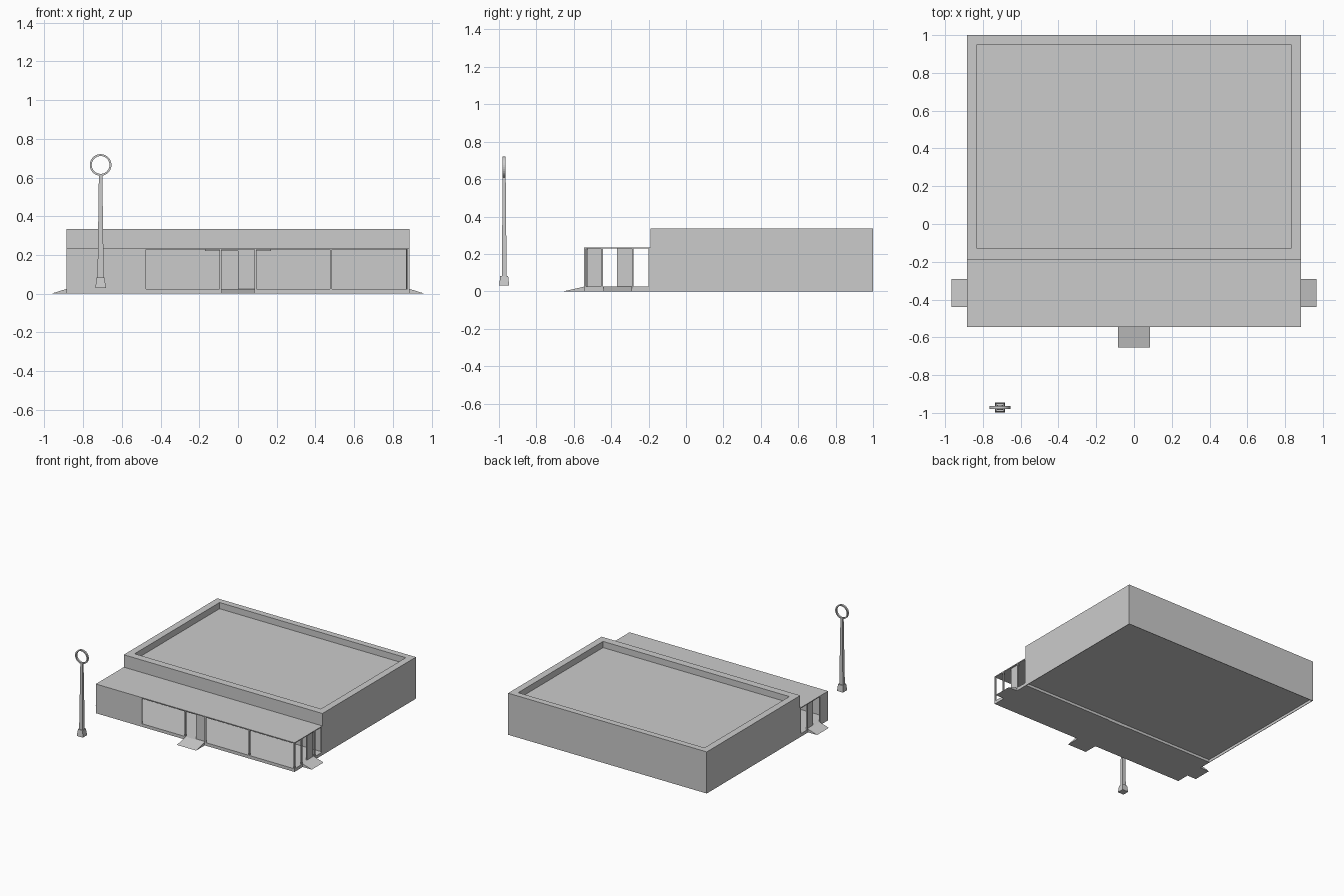
import bpy, bmesh, math

if "Cube" in bpy.data.objects:
    bpy.data.objects.remove(bpy.data.objects["Cube"])


def finish(name, bm):
    bmesh.ops.recalc_face_normals(bm, faces=bm.faces)
    me = bpy.data.meshes.new(name)
    bm.to_mesh(me)
    bm.free()
    ob = bpy.data.objects.new(name, me)
    bpy.context.collection.objects.link(ob)
    return ob


def prism(name, bottom, top):
    """Solid between two matching loops of points."""
    bm = bmesh.new()
    a = [bm.verts.new(p) for p in bottom]
    b = [bm.verts.new(p) for p in top]
    bm.faces.new(a)
    bm.faces.new(b)
    n = len(a)
    for i in range(n):
        j = (i + 1) % n
        bm.faces.new((a[i], a[j], b[j], b[i]))
    return finish(name, bm)


def rect(x0, x1, y0, y1, z):
    return [(x0, y0, z), (x1, y0, z), (x1, y1, z), (x0, y1, z)]


def box(name, x0, x1, y0, y1, z0, z1):
    return prism(name, rect(x0, x1, y0, y1, z0), rect(x0, x1, y0, y1, z1))


def taper(name, x, y, z0, z1, bot, top):
    return prism(name, rect(x - bot[0], x + bot[0], y - bot[1], y + bot[1], z0),
                 rect(x - top[0], x + top[0], y - top[1], y + top[1], z1))


W, BACK, MID, FRONT = 0.885, 1.0, -0.19, -0.545
FLOOR, CEIL, ROOF, TOP = 0.025, 0.228, 0.285, 0.335
DOOR = 0.085

# Thin outer walls, front wall split around the doorway
T = 0.004
for s, side in ((-1, "left"), (1, "right")):
    box(side + "_wall", *sorted((s * W, s * (W - T))), MID, BACK, 0, TOP)
    box(side + "_front_wall", *sorted((s * (W - T), s * DOOR)), MID, MID + T, 0, TOP)
box("door_header", -DOOR, DOOR, MID, MID + T, CEIL, TOP)
box("back_wall", -W + T, W - T, BACK - T, BACK, 0, TOP)
box("shop_floor", -W + T, W - T, MID + T, BACK - T, FLOOR - 0.004, FLOOR)

# Sunken roof with a flat parapet rim
bm = bmesh.new()
loops = [[bm.verts.new(p) for p in r] for r in (
    rect(-W, W, MID, BACK, TOP), rect(-0.83, 0.83, -0.13, 0.95, TOP),
    rect(-0.83, 0.83, -0.13, 0.95, ROOF))]
for a, b in zip(loops, loops[1:]):
    for i in range(4):
        j = (i + 1) % 4
        bm.faces.new((a[i], a[j], b[j], b[i]))
bm.faces.new(loops[-1])
finish("parapet_roof", bm)

# Porch slab and canopy
box("porch_floor", -W, W, FRONT, MID, 0, FLOOR)
box("porch_canopy", -W, W, FRONT, MID, CEIL, 0.235)

# Front posts, with one closed bay on the left
P = 0.005
for x in (-W + P, -0.48, -0.09, 0.09, 0.48, W - P):
    box("front_post", x - P, x + P, FRONT, FRONT + 2 * P, FLOOR, CEIL)
box("closed_bay_panel", -W, -0.48, FRONT, FRONT + 0.006, 0, CEIL)

# Front sliding door and its rail
box("front_door_leaf", 0.0, DOOR, FRONT + 0.012, FRONT + 0.018, FLOOR, CEIL)
box("front_door_rail", -0.17, 0.17, FRONT + 0.01, FRONT + 0.02, CEIL - 0.008, CEIL)

# Side posts, door leaves and ramps, mirrored left and right
for s, side in ((-1, "left"), (1, "right")):
    outer = sorted((s * W, s * (W - 2 * P)))
    for y in (-0.449, -0.285, MID - P):
        box(side + "_post", *outer, y - P, y + P, FLOOR, CEIL)
    leaf = sorted((s * (W - 0.012), s * (W - 0.018)))
    box(side + "_door_leaf", *leaf, -0.37, -0.29, FLOOR, CEIL)
    prism(side + "_ramp",
          [(s * W, -0.44, 0), (s * 0.965, -0.44, 0), (s * W, -0.44, FLOOR)],
          [(s * W, -0.29, 0), (s * 0.965, -0.29, 0), (s * W, -0.29, FLOOR)])
box("left_side_panel", -W, -W + 0.006, -0.535, -0.453, FLOOR, CEIL)
prism("front_ramp",
      [(-DOOR, FRONT, 0), (-DOOR, -0.655, 0), (-DOOR, FRONT, FLOOR)],
      [(DOOR, FRONT, 0), (DOOR, -0.655, 0), (DOOR, FRONT, FLOOR)])

# Free-standing sign: base, tapered pole and round frame
SX, SY = -0.71, -0.972
taper("sign_base", SX, SY, 0.03, 0.083, (0.027, 0.027), (0.021, 0.021))
taper("sign_pole", SX, SY, 0.083, 0.612, (0.016, 0.013), (0.009, 0.008))
bm = bmesh.new()
N = 32
rings = []
for i in range(N):
    a = 2 * math.pi * i / N
    rings.append([bm.verts.new((SX + r * math.cos(a), SY + d, 0.665 + r * math.sin(a)))
                  for r, d in ((0.056, -0.008), (0.056, 0.008), (0.046, 0.008), (0.046, -0.008))])
for i in range(N):
    a, b = rings[i], rings[(i + 1) % N]
    for k in range(4):
        m = (k + 1) % 4
        bm.faces.new((a[k], a[m], b[m], b[k]))
finish("sign_ring", bm)
